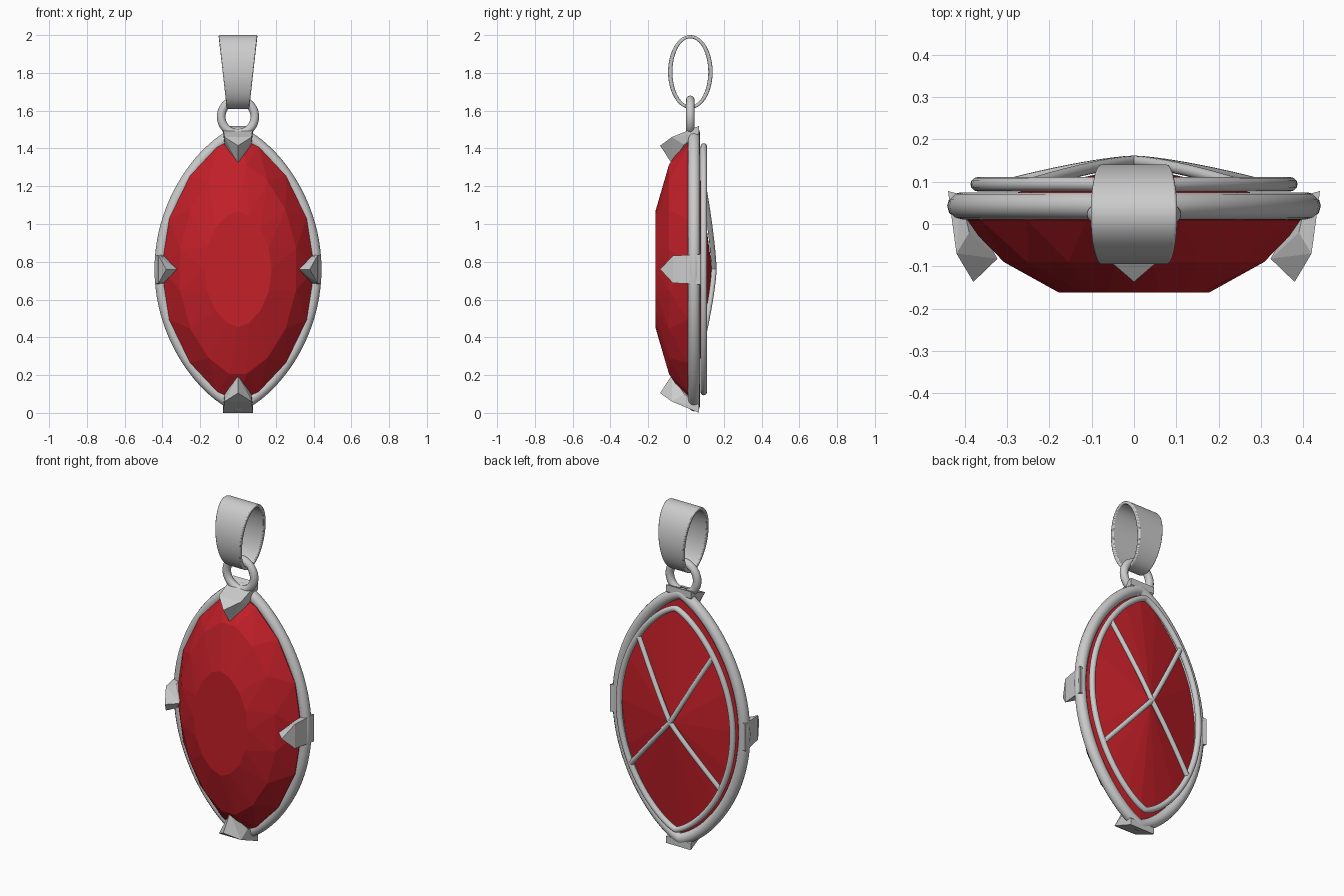
import bpy, bmesh
from math import sin, cos, pi, tau, asin, radians

if "Cube" in bpy.data.objects:
    bpy.data.objects.remove(bpy.data.objects["Cube"])

CZ = 0.76  # height of the stone's centre


def oval(a, b, y, n, q=1.46, shift=0.0):
    """Marquise-like outline: q=1 is an ellipse, larger q has sharper ends."""
    pts = []
    for i in range(n):
        t = tau * (i + shift) / n
        c = cos(t)
        x = a * abs(c) ** q * (1 if c >= 0 else -1)
        pts.append((x, y, CZ + b * sin(t)))
    return pts


def finish(name, bm, smooth=False):
    bmesh.ops.recalc_face_normals(bm, faces=bm.faces)
    me = bpy.data.meshes.new(name)
    bm.to_mesh(me)
    bm.free()
    ob = bpy.data.objects.new(name, me)
    bpy.context.collection.objects.link(ob)
    if smooth:
        smooth_object(ob)
    return ob


def smooth_object(ob):
    bpy.ops.object.select_all(action='DESELECT')
    ob.select_set(True)
    bpy.context.view_layer.objects.active = ob
    bpy.ops.object.shade_smooth_by_angle(angle=radians(40))


def tube(name, pts, radius, closed):
    cu = bpy.data.curves.new(name, 'CURVE')
    cu.dimensions = '3D'
    cu.bevel_depth = radius
    cu.bevel_resolution = 4
    cu.use_fill_caps = not closed
    sp = cu.splines.new('POLY')
    sp.points.add(len(pts) - 1)
    for p, co in zip(sp.points, pts):
        p.co = (*co, 1)
    sp.use_cyclic_u = closed
    ob = bpy.data.objects.new(name, cu)
    bpy.context.collection.objects.link(ob)
    bpy.ops.object.select_all(action='DESELECT')
    ob.select_set(True)
    bpy.context.view_layer.objects.active = ob
    bpy.ops.object.convert(target='MESH')
    smooth_object(bpy.context.view_layer.objects.active)


# Faceted stone: flat table, two staggered crown rows, girdle, pointed back
bm = bmesh.new()
N = 16
table, crown, girdle, back = [
    [bm.verts.new(p) for p in ring] for ring in (
        oval(0.178, 0.307, -0.162, N, 1.15),
        oval(0.315, 0.565, -0.09, N, 1.2, 0.5),
        oval(0.405, 0.70, 0.01, N, 1.35),
        oval(0.405, 0.70, 0.045, N, 1.35))]
apex = bm.verts.new((0, 0.138, CZ))
bm.faces.new(table)
for i in range(N):
    j = (i + 1) % N
    bm.faces.new((table[i], table[j], crown[i]))
    bm.faces.new((table[j], crown[j], crown[i]))
    bm.faces.new((girdle[i], girdle[j], crown[i]))
    bm.faces.new((girdle[j], crown[j], crown[i]))
    bm.faces.new((girdle[i], girdle[j], back[j], back[i]))
    bm.faces.new((back[i], back[j], apex))
stone = finish("stone", bm)
red = bpy.data.materials.new("red_stone")
red.diffuse_color = (0.55, 0.014, 0.022, 1)
red.use_nodes = True
red.node_tree.nodes["Principled BSDF"].inputs["Base Color"].default_value = red.diffuse_color
stone.data.materials.append(red)

# Setting frame and the thinner back ring
tube("frame_ring", oval(0.41, 0.72, 0.043, 96), 0.032, True)
tube("back_ring", oval(0.37, 0.65, 0.094, 96), 0.017, True)

# Four back wires meeting over the point of the stone
for side in (-1, 1):
    for label, dz in (("upper", 0.43), ("lower", -0.34)):
        ex = side * 0.37 * cos(asin(abs(dz) / 0.65)) ** 1.46
        pts = []
        for k in range(13):
            s = k / 12
            pts.append((ex * s, 0.095 + 0.053 * (1 - s ** 1.4), CZ + dz * s))
        tube(f"{label}_back_wire_{'left' if side < 0 else 'right'}", pts, 0.014, False)


# Claws: (outward distance, y) for each station, hulled into a pointed prong
def claw(name, st, place):
    widths = (0.08, 0.072, 0, 0, 0.07, 0.08)
    bm = bmesh.new()
    for w, (u, y) in zip(widths, st):
        for s in ((-w, w) if w else (0,)):
            bm.verts.new(place(s, u, y))
    bmesh.ops.convex_hull(bm, input=bm.verts)
    bmesh.ops.dissolve_limit(bm, angle_limit=0.02, verts=bm.verts, edges=bm.edges)
    finish(name, bm)


end_claw = ((0.76, 0.07), (0.70, -0.075), (0.655, -0.137), (0.56, -0.075),
            (0.66, -0.01), (0.72, 0.07))
side_claw = ((0.44, 0.078), (0.42, -0.07), (0.38, -0.137), (0.323, -0.082),
             (0.39, -0.02), (0.41, 0.07))
for d, ends, sides in ((1, "top", "right"), (-1, "bottom", "left")):
    claw(ends + "_claw", end_claw, lambda s, u, y: (s, y, CZ + d * u))
    claw(sides + "_claw", side_claw, lambda s, u, y: (d * u, y, CZ + s))

# Jump ring linking the frame to the bail
tube("jump_ring", [(0.089 * cos(tau * i / 48), 0.023, 1.568 + 0.089 * sin(tau * i / 48))
                   for i in range(48)], 0.023, True)

# Bail: oval band that widens toward the top
bm = bmesh.new()
M = 64
rings = []
for ry, rz, s in ((0.118, 0.195, -1), (0.118, 0.195, 1),
                  (0.095, 0.178, 1), (0.095, 0.178, -1)):
    ring = []
    for i in range(M):
        t = tau * i / M
        half = 0.081 + 0.021 * sin(t)
        ring.append(bm.verts.new((s * half, 0.023 + ry * cos(t), 1.805 + rz * sin(t))))
    rings.append(ring)
for k in range(4):
    a, b = rings[k], rings[(k + 1) % 4]
    for i in range(M):
        j = (i + 1) % M
        bm.faces.new((a[i], a[j], b[j], b[i]))
bail = finish("bail", bm, True)
bev = bail.modifiers.new("soft_rims", 'BEVEL')
bev.width = 0.005
bev.segments = 2
bev.limit_method = 'ANGLE'
bev.angle_limit = radians(50)
